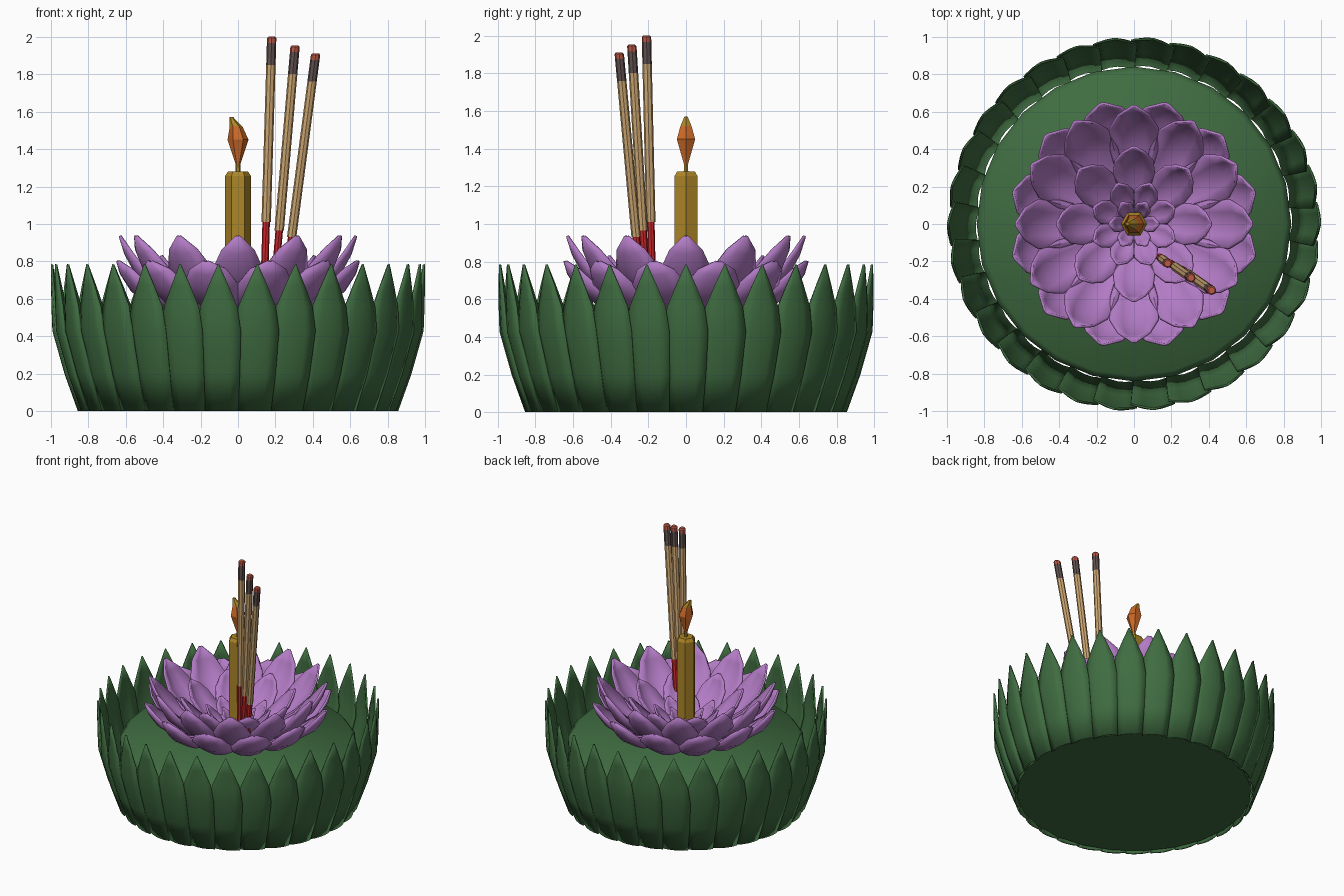
import bpy, bmesh, math
from mathutils import Vector, Matrix

if "Cube" in bpy.data.objects:
    bpy.data.objects.remove(bpy.data.objects["Cube"])


def mat(name, c):
    m = bpy.data.materials.new(name)
    m.diffuse_color = (*c, 1)
    m.use_nodes = True
    m.node_tree.nodes["Principled BSDF"].inputs["Base Color"].default_value = m.diffuse_color
    return m


GREEN = mat("leaf green", (0.05, 0.15, 0.052))
PURPLE = mat("petal purple", (0.45, 0.2, 0.56))
GOLD = mat("candle gold", (0.42, 0.24, 0.02))
ORANGE = mat("flame orange", (0.6, 0.14, 0.02))
TAN = mat("stick tan", (0.62, 0.39, 0.17))
RED = mat("stick red", (0.6, 0.02, 0.025))
ASH = mat("ash brown", (0.12, 0.085, 0.08))
EMBER = mat("ember red", (0.5, 0.1, 0.06))


def finish(name, bm, mats, angle=40):
    bmesh.ops.recalc_face_normals(bm, faces=bm.faces)
    me = bpy.data.meshes.new(name)
    bm.to_mesh(me)
    bm.free()
    for m in mats:
        me.materials.append(m)
    ob = bpy.data.objects.new(name, me)
    bpy.context.collection.objects.link(ob)
    bpy.ops.object.select_all(action='DESELECT')
    ob.select_set(True)
    bpy.context.view_layer.objects.active = ob
    bpy.ops.object.shade_smooth_by_angle(angle=math.radians(angle))
    return ob


def rings(bm, path, sides, mids, phase=0.0):
    """Tube through (x, y, z, radius) rings, capped; mids = material per span."""
    loops = []
    for x, y, z, r in path:
        loops.append([bm.verts.new((x + r * math.cos(phase + 2 * math.pi * i / sides),
                                    y + r * math.sin(phase + 2 * math.pi * i / sides), z))
                      for i in range(sides)])
    for k in range(len(loops) - 1):
        for i in range(sides):
            j = (i + 1) % sides
            f = bm.faces.new((loops[k][i], loops[k][j], loops[k + 1][j], loops[k + 1][i]))
            f.material_index = mids[k]
    bm.faces.new(loops[0][::-1]).material_index = mids[0]
    bm.faces.new(loops[-1]).material_index = mids[-1]


def blade(bm, rows, angle, cup, cols=4, twist=0.0):
    """Curved leaf along +x: rows of (r, z, half width); cup = (dr, dz) at the edges."""
    rot = Matrix.Rotation(angle, 3, 'Z')
    grid = []
    for r, z, w in rows:
        line = []
        for c in range(cols + 1):
            u = 2 * c / cols - 1
            k = u * u * w
            line.append(bm.verts.new(rot @ Vector((r + cup[0] * k + twist * u * w, u * w, z + cup[1] * k))))
        grid.append(line)
    for a, b in zip(grid, grid[1:]):
        for c in range(cols):
            bm.faces.new((a[c], a[c + 1], b[c + 1], b[c]))


def thicken(ob, t):
    s = ob.modifiers.new("thickness", 'SOLIDIFY')
    s.thickness = t
    s.offset = 0


# round base
bm = bmesh.new()
rings(bm, [(0, 0, 0.015, 0.83), (0, 0, 0.46, 0.84), (0, 0, 0.5, 0.81)], 24, [0, 0])
finish("base", bm, [GREEN], 60)

# ring of pointed leaves
bm = bmesh.new()
LEAF = [(0.85, 0.005, 0.088), (0.92, 0.2, 0.105), (0.985, 0.43, 0.117),
        (0.99, 0.56, 0.098), (0.992, 0.67, 0.053), (0.993, 0.785, 0.002)]
for i in range(30):
    blade(bm, LEAF, math.radians(6 - 90 + 12 * i), (-0.2, 0), twist=0.08)
thicken(finish("leaf_ring", bm, [GREEN], 50), 0.012)

# flower petals, layer by layer: count, start angle, rows
LAYERS = {
    "outer_petals": (12, 15, [(0.08, 0.5, 0.03), (0.28, 0.52, 0.09), (0.46, 0.56, 0.14),
                              (0.58, 0.64, 0.145), (0.64, 0.73, 0.1), (0.665, 0.8, 0.015)]),
    "upper_petals": (12, 0, [(0.08, 0.52, 0.03), (0.25, 0.55, 0.08), (0.42, 0.62, 0.125),
                             (0.54, 0.73, 0.13), (0.6, 0.84, 0.085), (0.63, 0.935, 0.01)]),
    "middle_petals": (8, 0, [(0.06, 0.53, 0.03), (0.18, 0.56, 0.08), (0.29, 0.63, 0.11),
                             (0.36, 0.71, 0.1), (0.395, 0.78, 0.06), (0.41, 0.83, 0.01)]),
    "inner_petals": (8, 22.5, [(0.05, 0.54, 0.02), (0.12, 0.57, 0.05), (0.18, 0.62, 0.065),
                               (0.215, 0.67, 0.045), (0.23, 0.72, 0.008)]),
    "centre_petals": (6, 0, [(0.04, 0.55, 0.02), (0.08, 0.59, 0.04),
                             (0.11, 0.64, 0.04), (0.13, 0.69, 0.006)]),
}
for name, (n, start, rows) in LAYERS.items():
    bm = bmesh.new()
    for i in range(n):
        blade(bm, rows, math.radians(start + 360 * i / n), (-0.25, 0.3))
    thicken(finish(name, bm, [PURPLE], 60), 0.014)

# candle
bm = bmesh.new()
rings(bm, [(0, 0, 0.48, 0.07), (0, 0, 1.255, 0.07), (0, 0, 1.28, 0.054)], 6, [0, 0])
finish("candle", bm, [GOLD], 25)

# wick and flame with gold tip
bm = bmesh.new()
rings(bm, [(0, 0, 1.27, 0.014), (0, 0, 1.32, 0.013), (0, 0, 1.45, 0.056),
           (-0.01, 0, 1.52, 0.034), (-0.022, 0, 1.54, 0.024), (-0.035, 0, 1.57, 0.01)],
      6, [0, 1, 1, 0, 0])
finish("flame", bm, [GOLD, ORANGE], 25)

# three incense sticks: bottom point, top point, height of red part
STICKS = [((0.135, -0.175, 0.5), (0.18, -0.21, 2.0), 1.01),
          ((0.18, -0.2, 0.5), (0.305, -0.288, 1.952), 0.965),
          ((0.23, -0.225, 0.5), (0.415, -0.355, 1.91), 0.93)]
for i, (a, b, zr) in enumerate(STICKS):
    a, b = Vector(a), Vector(b)
    spans = [(a.z, 0.02), (zr, 0.02), (zr, 0.025), (b.z - 0.15, 0.025),
             (b.z - 0.035, 0.025), (b.z - 0.008, 0.025), (b.z, 0.018)]
    path = []
    for z, r in spans:
        p = a.lerp(b, (z - a.z) / (b.z - a.z))
        path.append((p.x, p.y, z, r))
    bm = bmesh.new()
    rings(bm, path, 8, [0, 1, 1, 2, 3, 3])
    finish("incense_stick_%d" % (i + 1), bm, [RED, TAN, ASH, EMBER], 35)
